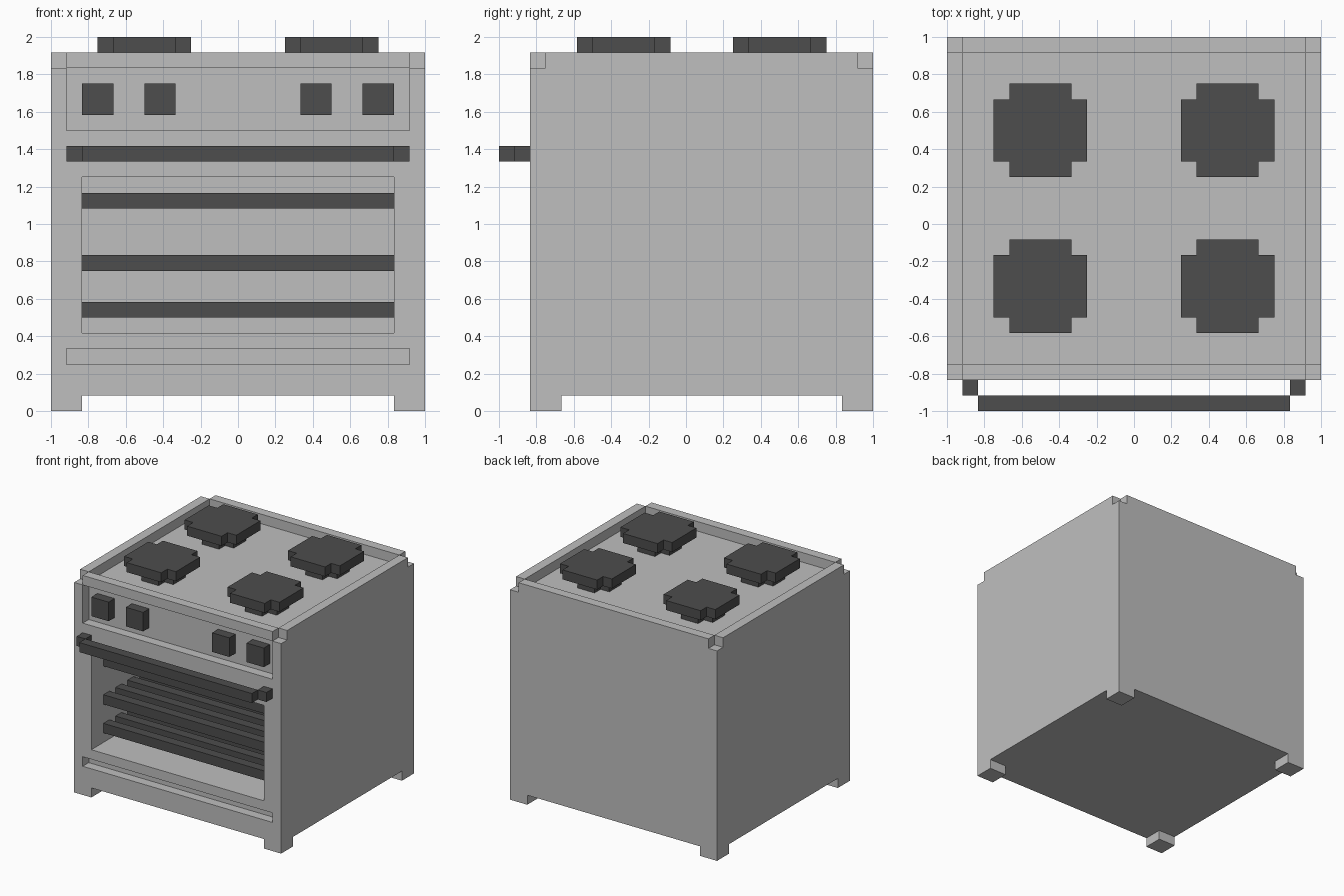
import bpy, bmesh

U = 1 / 12  # block size; all dimensions below are in blocks

if "Cube" in bpy.data.objects:
    bpy.data.objects.remove(bpy.data.objects["Cube"], do_unlink=True)


def material(name, v):
    m = bpy.data.materials.new(name)
    m.use_nodes = True
    m.diffuse_color = (v, v, v, 1)
    m.node_tree.nodes["Principled BSDF"].inputs["Base Color"].default_value = (v, v, v, 1)
    return m


LIGHT = material("light_grey_enamel", 0.52)
DARK = material("dark_grey_iron", 0.074)


def prism(bm, outline, z0, z1):
    """Extrude a counter-clockwise xy outline from z0 to z1."""
    face = bm.faces.new([bm.verts.new((x * U, y * U, z0 * U)) for x, y in outline])
    top = bmesh.ops.extrude_face_region(bm, geom=[face])["geom"]
    verts = [v for v in top if isinstance(v, bmesh.types.BMVert)]
    bmesh.ops.translate(bm, verts=verts, vec=(0, 0, (z1 - z0) * U))


def box(bm, x0, x1, y0, y1, z0, z1):
    prism(bm, [(x0, y0), (x1, y0), (x1, y1), (x0, y1)], z0, z1)


def clipped_square(bm, cx, cy, r, z0, z1):
    """Square of half-width r with a one-block step cut from each corner."""
    q = r - 1
    quarter = [(r, -q), (r, q), (q, q)]
    pts = []
    for _ in range(4):
        pts += quarter
        quarter = [(-y, x) for x, y in quarter]
    # drop the doubled point where neighbouring quarters meet
    pts = [p for i, p in enumerate(pts) if p != pts[i - 1]]
    prism(bm, [(cx + x, cy + y) for x, y in pts], z0, z1)


def finish(bm, name, mat):
    bmesh.ops.recalc_face_normals(bm, faces=bm.faces)
    mesh = bpy.data.meshes.new(name)
    bm.to_mesh(mesh)
    bm.free()
    mesh.materials.append(mat)
    ob = bpy.data.objects.new(name, mesh)
    bpy.context.collection.objects.link(ob)
    return ob


def boxes(name, mat, *dims):
    bm = bmesh.new()
    for d in dims:
        box(bm, *d)
    return finish(bm, name, mat)


def cut(target, *dims):
    """Carve a box out of the target and discard the cutter."""
    cutter = boxes("cutter", LIGHT, dims)
    cutter.hide_render = True
    mod = target.modifiers.new("cut", "BOOLEAN")
    mod.operation, mod.solver, mod.object = "DIFFERENCE", "EXACT", cutter
    bpy.context.view_layer.objects.active = target
    bpy.ops.object.modifier_apply(modifier=mod.name)
    bpy.data.objects.remove(cutter, do_unlink=True)


# Cabinet, with feet and side rims left standing by the cuts
body = boxes("stove_body", LIGHT, (-12, 12, -10, 12, 0, 23))
cut(body, -10, 10, -14, 14, -2, 1)      # gap between left and right feet
cut(body, -14, 14, -8, 10, -2, 1)       # gap between front and back feet
cut(body, -11, 11, -14, 14, 22, 25)     # cooktop floor
cut(body, -14, 14, -14, -9, 22, 25)     # front corner notches
cut(body, -14, 14, 11, 14, 22, 25)      # back corner notches
cut(body, -11, 11, -14, -9, 18, 25)     # control panel recess
cut(body, -10, 10, -14, 10, 5, 15)      # oven cavity
cut(body, -11, 11, -14, -9, 3, 4)       # drawer slot

# Front and back cooktop rims
boxes("front_rim", LIGHT, (-11, 11, -10, -9, 22, 23))
boxes("back_rim", LIGHT, (-11, 11, 11, 12, 22, 23))

# Burners: small stem under a wider plate
for fb, cy in (("front", -4), ("back", 6)):
    for side, cx in (("left", 6), ("right", -6)):
        bm = bmesh.new()
        clipped_square(bm, cx, cy, 2, 22, 23)
        clipped_square(bm, cx, cy, 3, 23, 24)
        finish(bm, f"{fb}_{side}_burner", DARK)

# Control knobs
for side, s in (("left", 1), ("right", -1)):
    for place, c in (("inner", 5), ("outer", 9)):
        boxes(f"{side}_{place}_knob", DARK, (s * c - 1, s * c + 1, -10, -9, 19, 21))

# Oven handle: bar and two end brackets
boxes("oven_handle", DARK, (-10, 10, -12, -11, 16, 17),
      (-11, -10, -11, -10, 16, 17), (10, 11, -11, -10, 16, 17))

# Oven racks made of evenly spaced bars
for name, z in (("lower", 6), ("middle", 9), ("upper", 13)):
    boxes(f"{name}_oven_rack", DARK,
          *[(-10, 10, y, y + 1, z, z + 1) for y in range(-8, 10, 2)])
